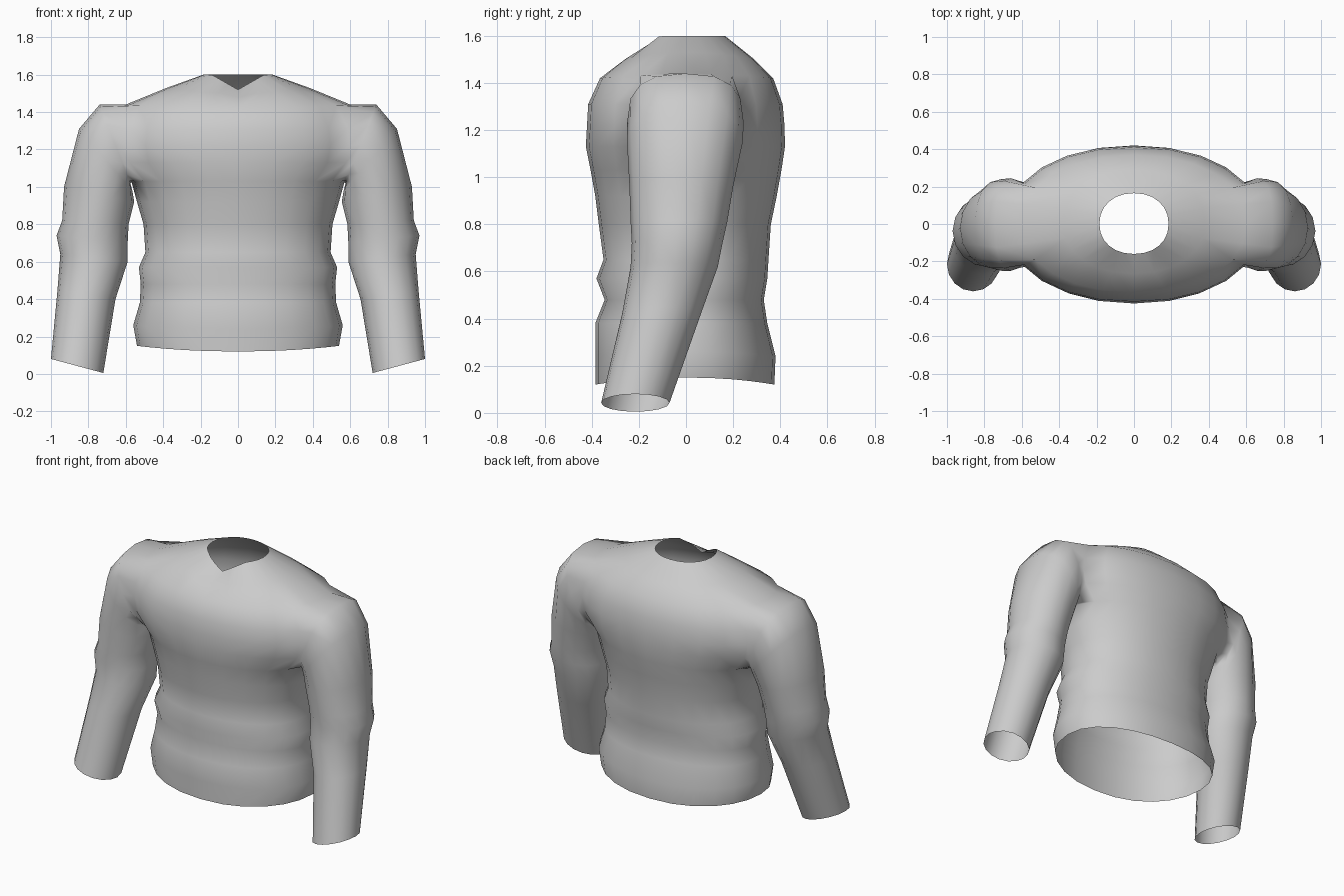
import bpy, bmesh
from math import sin, cos, pi, copysign

cube = bpy.data.objects.get("Cube")
if cube:
    bpy.data.objects.remove(cube, do_unlink=True)

cloth = bpy.data.materials.new("grey cloth")
cloth.use_nodes = True
grey = (0.6, 0.6, 0.6, 1)
cloth.diffuse_color = grey
cloth.node_tree.nodes["Principled BSDF"].inputs["Base Color"].default_value = grey


def power(v, n):
    """Signed power that turns a circle into a superellipse."""
    return copysign(abs(v) ** (2 / n), v)


# Torso rings: height, half width, front depth, back depth, lift at the sides
TORSO = [
    (.12, .54, .385, .375, .03), (.24, .56, .385, .38, .02),
    (.38, .525, .385, .345, 0), (.48, .52, .345, .33, 0),
    (.57, .53, .38, .345, 0), (.65, .495, .35, .35, 0),
    (.80, .505, .37, .36, 0), (.92, .54, .385, .385, 0),
    (1.03, .57, .405, .405, 0), (1.13, .66, .425, .42, 0),
    (1.22, .68, .42, .418, 0), (1.31, .67, .415, .41, 0),
    (1.42, .60, .365, .37, .02), (1.50, .38, .265, .29, .03),
    (1.60, .185, .16, .165, 0),
]
# Sleeve rings: outer x, z, inner x, z, front y, back y, squareness
SLEEVE = [
    (.74, 1.44, .575, 1.02, -.25, .245, 2.7),
    (.85, 1.31, .565, .98, -.25, .24, 2.3),
    (.93, 1.0, .555, .92, -.24, .20, 2),
    (.94, .82, .585, .80, -.235, .175, 2),
    (.97, .74, .59, .70, -.23, .155, 2),
    (.95, .64, .59, .60, -.235, .135, 2),
    (.965, .45, .655, .40, -.27, .065, 2),
    (1.0, .08, .72, .005, -.36, -.07, 2),
]
COLS = 12                    # faces around one half of the torso
ARM_ROW, ARM_COL, ARM = 8, 4, 4   # first row and column of the armhole, its size

bm = bmesh.new()

# Half torso, front centre to back centre
rows = []
for z, w, front, back, lift in TORSO:
    row = []
    for i in range(COLS + 1):
        t = pi * i / COLS
        x = w * power(sin(t), 2.15) if 0 < i < COLS else 0
        depth = front if cos(t) > 0 else back
        row.append(bm.verts.new((x, -depth * power(cos(t), 2.15), z + lift * sin(t) ** 2)))
    rows.append(row)

# Neckline dips at the front
for v in rows[-1]:
    if v.co.y < 0:
        v.co.z -= .08 * max(0, 1 - v.co.x / .14)
rows[-2][0].co.z -= .02

for r in range(len(rows) - 1):
    for c in range(COLS):
        if ARM_ROW <= r < ARM_ROW + ARM and ARM_COL <= c < ARM_COL + ARM:
            continue
        bm.faces.new((rows[r][c], rows[r][c + 1], rows[r + 1][c + 1], rows[r + 1][c]))

# Armhole edge loop, starting at the shoulder top and running to the back
top, low, first, last = ARM_ROW + ARM, ARM_ROW, ARM_COL, ARM_COL + ARM
mid = (first + last) // 2
loop = [rows[top][c] for c in range(mid, last)]
loop += [rows[r][last] for r in range(top, low, -1)]
loop += [rows[low][c] for c in range(last, first, -1)]
loop += [rows[r][first] for r in range(low, top)]
loop += [rows[top][c] for c in range(first, mid)]

# Sleeve grows out of the armhole
n = len(loop)
for ox, oz, ix, iz, front, back, square in SLEEVE:
    ring = []
    for k in range(n):
        a = 2 * pi * k / n
        u, v = power(cos(a), square), power(sin(a), square)
        ring.append(bm.verts.new(((ox + ix) / 2 + (ox - ix) / 2 * u,
                                  (front + back) / 2 + (back - front) / 2 * v,
                                  (oz + iz) / 2 + (oz - iz) / 2 * u)))
    for k in range(n):
        j = (k + 1) % n
        bm.faces.new((loop[k], loop[j], ring[j], ring[k]))
    loop = ring

# Mirror the half and weld it at the centre
geom = bm.verts[:] + bm.edges[:] + bm.faces[:]
copy = bmesh.ops.duplicate(bm, geom=geom)["geom"]
for v in copy:
    if isinstance(v, bmesh.types.BMVert):
        v.co.x = -v.co.x
bmesh.ops.reverse_faces(bm, faces=[f for f in copy if isinstance(f, bmesh.types.BMFace)])
bmesh.ops.remove_doubles(bm, verts=bm.verts[:], dist=.0005)
bmesh.ops.recalc_face_normals(bm, faces=bm.faces[:])
for f in bm.faces:
    f.smooth = True

mesh = bpy.data.meshes.new("sweater")
bm.to_mesh(mesh)
bm.free()
mesh.materials.append(cloth)
sweater = bpy.data.objects.new("sweater", mesh)
bpy.context.collection.objects.link(sweater)
